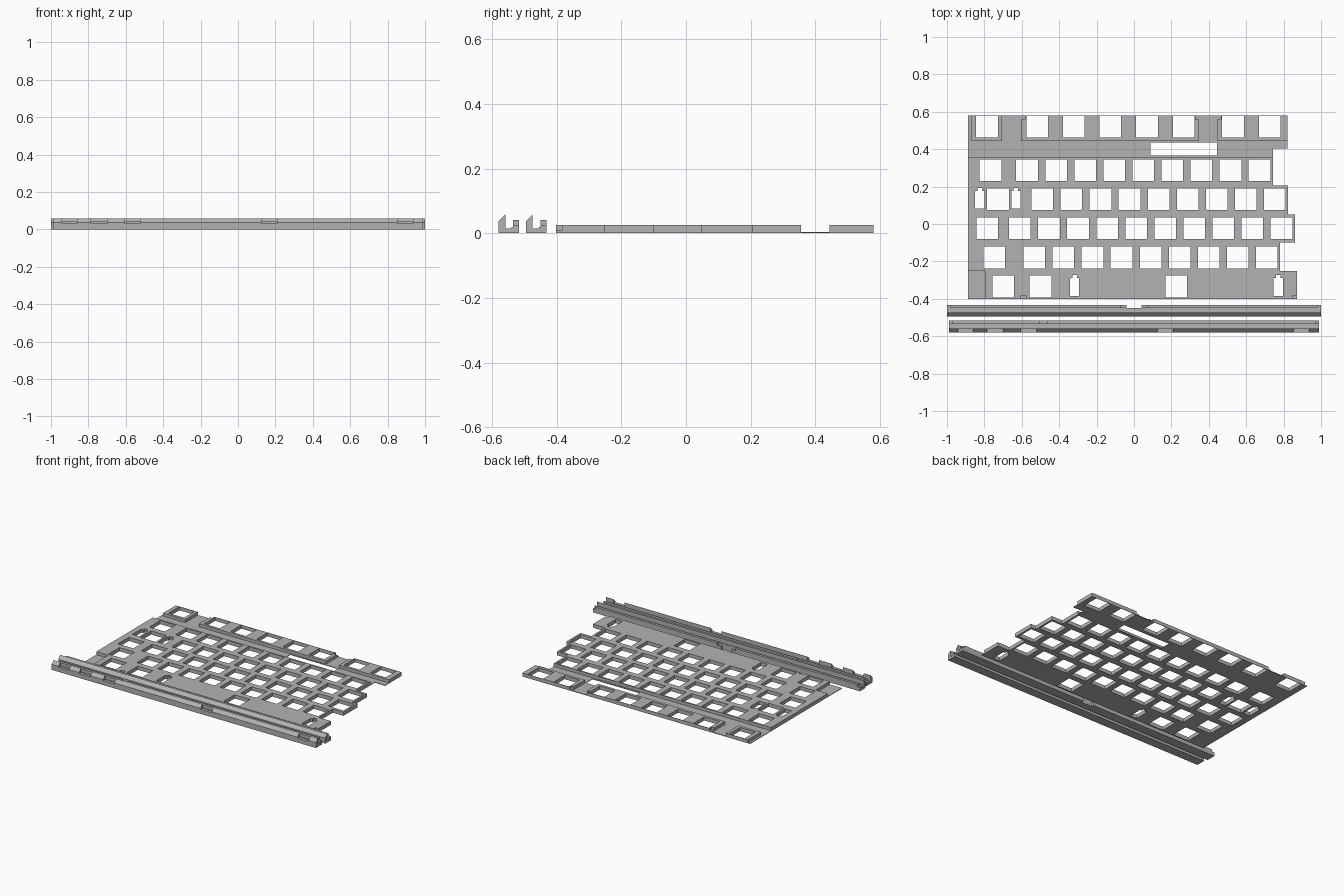
import bpy, bmesh

if "Cube" in bpy.data.objects:
    bpy.data.objects.remove(bpy.data.objects["Cube"])

grey = bpy.data.materials.new("plastic_grey")
grey.diffuse_color = (0.45, 0.45, 0.45, 1)
grey.use_nodes = True
grey.node_tree.nodes["Principled BSDF"].inputs["Base Color"].default_value = grey.diffuse_color


def finish(name, bm):
    bmesh.ops.recalc_face_normals(bm, faces=bm.faces[:])
    me = bpy.data.meshes.new(name)
    bm.to_mesh(me)
    bm.free()
    me.materials.append(grey)
    ob = bpy.data.objects.new(name, me)
    bpy.context.scene.collection.objects.link(ob)
    return ob


def prism(name, pts, vec):
    """Extrude a closed outline along a vector."""
    bm = bmesh.new()
    face = bm.faces.new([bm.verts.new(p) for p in pts])
    ext = bmesh.ops.extrude_face_region(bm, geom=[face])
    new = [g for g in ext["geom"] if isinstance(g, bmesh.types.BMVert)]
    bmesh.ops.translate(bm, vec=vec, verts=new)
    return finish(name, bm)


def cut(ob, boxes):
    """Subtract boxes given as (x0, x1, y0, y1, z0, z1)."""
    bm = bmesh.new()
    for x0, x1, y0, y1, z0, z1 in boxes:
        vs = bmesh.ops.create_cube(bm, size=1)["verts"]
        for v in vs:
            v.co = (x1 if v.co.x > 0 else x0, y1 if v.co.y > 0 else y0,
                    z1 if v.co.z > 0 else z0)
    cutter = finish("cutter", bm)
    cutter.hide_render = True
    mod = ob.modifiers.new("cut", "BOOLEAN")
    mod.operation, mod.solver, mod.object = "DIFFERENCE", "EXACT", cutter
    mod.use_self = True
    bpy.context.view_layer.objects.active = ob
    bpy.ops.object.modifier_apply(modifier=mod.name)
    bpy.data.objects.remove(cutter)


# Key plate: stepped right side, one step per key row
TOP, THIN = 0.025, 0.004
steps = [(0.82, 0.58, 0.403), (0.742, 0.403, 0.205), (0.824, 0.205, 0.05),
         (0.86, 0.05, -0.10), (0.78, -0.10, -0.25), (0.872, -0.25, -0.402)]
outline = [(-0.887, -0.402, 0), (-0.887, 0.58, 0)]
for x, ya, yb in steps:
    outline += [(x, ya, 0), (x, yb, 0)]
plate = prism("key_plate", outline, (0, 0, TOP))

# Thin areas: strip below the top row, gaps in the top row, lower left corner
pockets = [(-0.95, 0.95, 0.356, 0.444, THIN, 0.1),
           (-0.95, -0.872, 0.40, 0.65, THIN, 0.1),
           (-0.706, -0.603, 0.40, 0.65, THIN, 0.1),
           (0.347, 0.446, 0.40, 0.65, THIN, 0.1),
           (-0.95, -0.797, -0.45, -0.25, THIN, 0.1)]
# Small corner notches
for x0, x1, y0, y1 in [(-0.62, -0.583, 0.558, 0.65), (0.328, 0.36, 0.558, 0.65),
                       (0.43, 0.466, 0.558, 0.65), (-0.605, -0.578, -0.45, -0.382),
                       (0.847, 0.9, -0.45, -0.382)]:
    pockets.append((x0, x1, y0, y1, 0.01, 0.1))
cut(plate, pockets)

# Switch holes: row centre y, odd key centres, then start and count of the even run
P, F, H = 0.1554, 0.1958, 0.0578
rows = [(0.520, [-0.786, 0.529, 0.725], -0.518, 5, F),
        (0.288, [-0.767], -0.572, 9, P),
        (0.132, [-0.727], -0.490, 9, P),
        (-0.023, [-0.785], -0.610, 10, P),
        (-0.179, [-0.747], -0.533, 9, P),
        (-0.334, [-0.700, -0.500, 0.226], 0, 0, P)]
holes = [(0.087, 0.445, 0.367, 0.437, -0.1, 0.1)]
for y, odd, start, count, pitch in rows:
    for x in odd + [start + i * pitch for i in range(count)]:
        holes.append((x - H, x + H, y - H, y + H, -0.1, 0.1))
# Stabiliser slots with a small nub at the top
for x, y in [(-0.824, 0.132), (-0.631, 0.132), (-0.318, -0.334), (0.771, -0.334)]:
    holes.append((x - 0.025, x + 0.025, y - 0.05, y + 0.045, -0.1, 0.1))
    holes.append((x - 0.012, x + 0.012, y + 0.03, y + 0.06, -0.1, 0.1))
cut(plate, holes)


# Grooved rails with a bevelled front ridge and a lower back flange
def rail(name, half, y, notches):
    prof = [(0, 0), (0, 0.037), (0.021, 0.058), (0.021, 0.015), (0.041, 0.015),
            (0.041, 0.019), (0.045, 0.019), (0.045, 0.041), (0.063, 0.041), (0.063, 0)]
    ob = prism(name, [(-half, y + a, b) for a, b in prof], (2 * half, 0, 0))
    ends = [(s * half - 0.018, s * half + 0.018, y + 0.047, y + 0.1, 0.025, 0.1)
            for s in (-1, 1)]
    cut(ob, notches + ends)


rail("back_rail", 1.0, -0.495,
     [(-0.04, 0.04, -0.449, -0.40, -0.1, 0.1), (-0.07, 0.07, -0.447, -0.40, 0.025, 0.2)])
ridge = [(-0.94, -0.86), (-0.785, -0.70), (-0.605, -0.52), (0.125, 0.208), (0.852, 0.935)]
rail("front_rail", 0.99, -0.58,
     [(a, b, -0.65, -0.557, 0.03, 0.1) for a, b in ridge]
     + [(-0.505, -0.465, -0.533, -0.50, 0.025, 0.1)])
